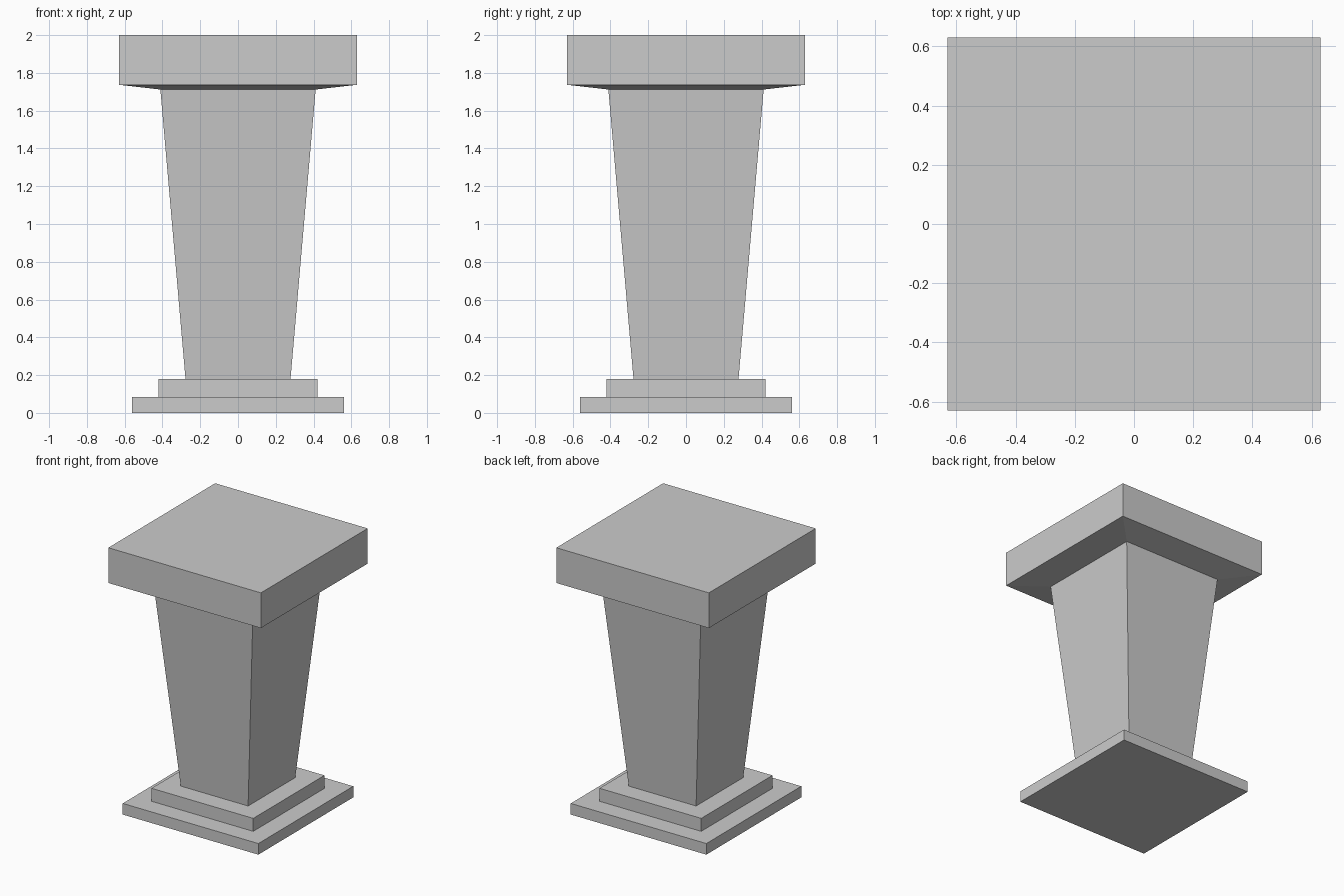
import bpy, bmesh

if "Cube" in bpy.data.objects:
    bpy.data.objects.remove(bpy.data.objects["Cube"])


def square_loft(name, rings):
    """Closed solid through square rings given as (half_width, z)."""
    bm = bmesh.new()
    loops = []
    for h, z in rings:
        loops.append([bm.verts.new((sx * h, sy * h, z))
                      for sx, sy in ((-1, -1), (1, -1), (1, 1), (-1, 1))])
    for a, b in zip(loops, loops[1:]):
        for i in range(4):
            j = (i + 1) % 4
            bm.faces.new((a[i], a[j], b[j], b[i]))
    bm.faces.new(loops[0][::-1])
    bm.faces.new(loops[-1])
    mesh = bpy.data.meshes.new(name)
    bm.to_mesh(mesh)
    bm.free()
    obj = bpy.data.objects.new(name, mesh)
    bpy.context.collection.objects.link(obj)
    return obj


# Stepped base
square_loft("base_plinth", [(0.56, 0.0), (0.56, 0.083)])
square_loft("base_step", [(0.42, 0.083), (0.42, 0.18)])

# Shaft widening upwards
square_loft("tapered_shaft", [(0.278, 0.18), (0.411, 1.712)])

# Cap slab with a shallow sloped underside
square_loft("cap_slab", [(0.411, 1.712), (0.63, 1.737), (0.63, 2.0)])
